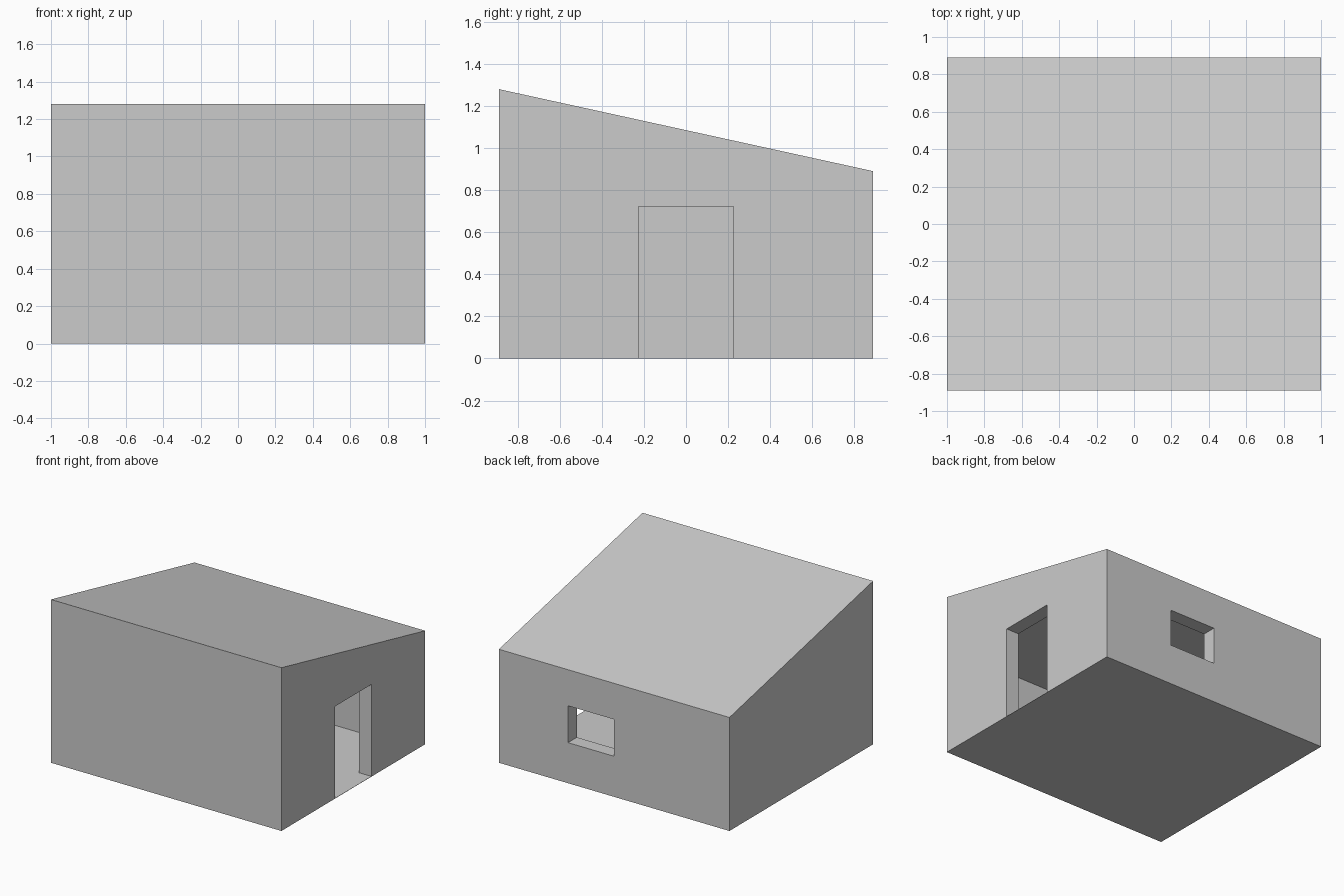
import bpy

if "Cube" in bpy.data.objects:
    bpy.data.objects.remove(bpy.data.objects["Cube"])

W, D, H, T = 2.0, 1.78, 0.89, 0.11   # width, depth, wall height, wall thickness
PEAK = 1.28                          # roof height at the front
FLOOR = 0.002                        # the floor is almost paper thin


def prism(name, profile, x0, x1):
    """Extrude a (y, z) profile along x."""
    n = len(profile)
    verts = [(x, y, z) for x in (x0, x1) for y, z in profile]
    faces = [tuple(range(n))[::-1], tuple(range(n, 2 * n))]
    faces += [(i, (i + 1) % n, (i + 1) % n + n, i + n) for i in range(n)]
    mesh = bpy.data.meshes.new(name)
    mesh.from_pydata(verts, [], faces)
    mesh.update()
    obj = bpy.data.objects.new(name, mesh)
    bpy.context.collection.objects.link(obj)
    return obj


def box(name, x0, x1, y0, y1, z0, z1):
    return prism(name, [(y0, z0), (y1, z0), (y1, z1), (y0, z1)], x0, x1)


def cut(target, cutter):
    """Subtract a hidden cutter from the target."""
    cutter.hide_render = True
    cutter.hide_set(True)
    mod = target.modifiers.new(cutter.name, 'BOOLEAN')
    mod.operation = 'DIFFERENCE'
    mod.solver = 'EXACT'
    mod.object = cutter


x, y = W / 2, D / 2

# Walls with floor and flat ceiling
walls = box("walls", -x, x, -y, y, 0, H)
cut(walls, box("room_cutter", -x + T, x - T, -y + T, y - T, FLOOR, H - T))

# Doorway in the right wall, window in the back wall
cut(walls, box("door_cutter", x - 0.2, x + 0.1, -0.225, 0.225, FLOOR, 0.723))
cut(walls, box("window_cutter", 0.0, 0.4, y - 0.2, y + 0.1, 0.318, 0.607))

# Wedge roof sloping down to the back
prism("roof", [(-y, H), (y, H), (-y, PEAK)], -x, x)
